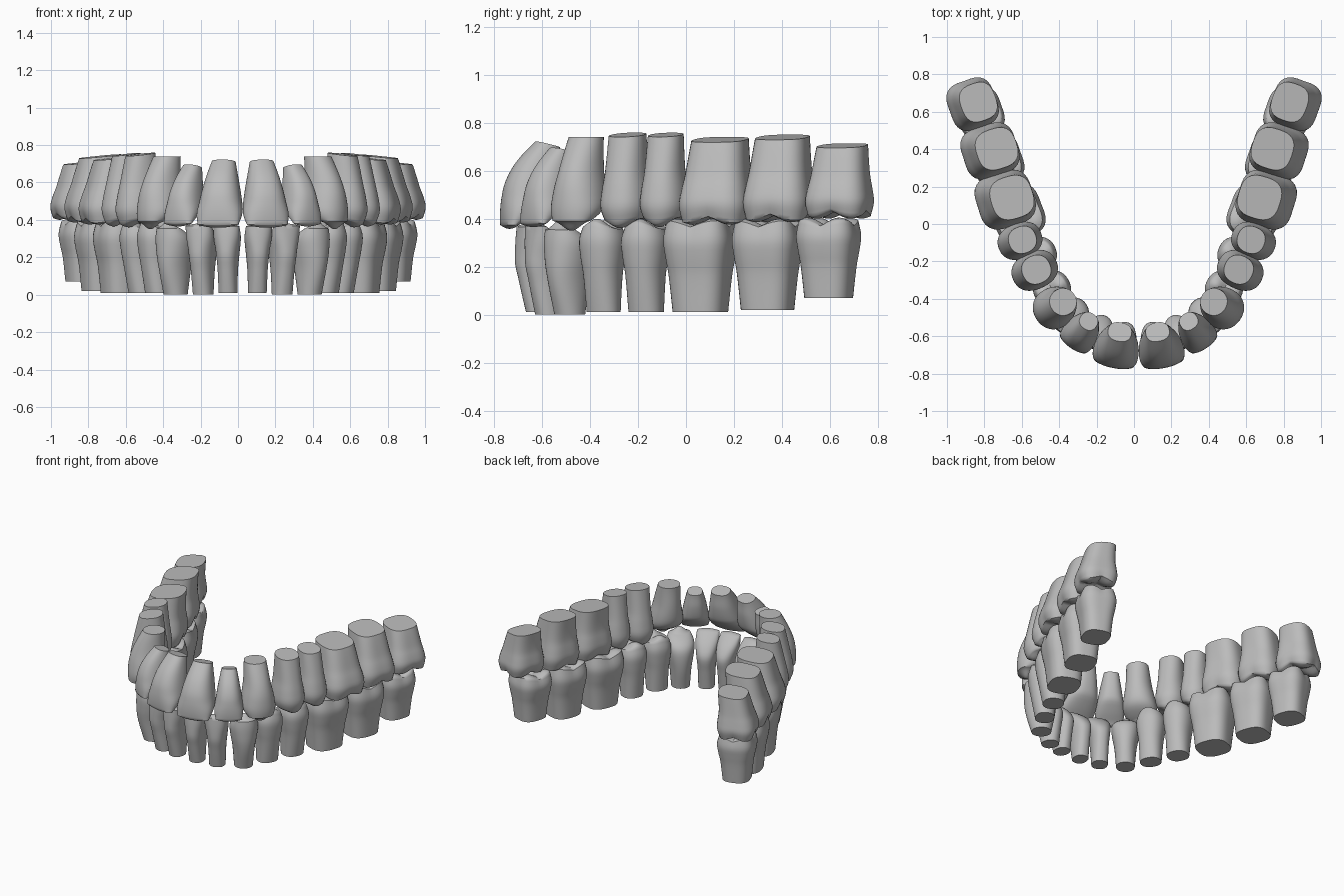
import bpy, bmesh, math
from mathutils import Vector

cube = bpy.data.objects.get("Cube")
if cube:
    bpy.data.objects.remove(cube, do_unlink=True)

enamel = bpy.data.materials.new("grey_enamel")
enamel.use_nodes = True
GREY = (0.5, 0.5, 0.5, 1)
enamel.diffuse_color = GREY
enamel.node_tree.nodes["Principled BSDF"].inputs["Base Color"].default_value = GREY

SEGMENTS, STEPS = 40, 18
NAMES = ["central_incisor", "lateral_incisor", "canine", "first_premolar",
         "second_premolar", "first_molar", "second_molar", "third_molar"]

# Half arches, front to back: x, y, width along arch, depth, root end, cusp tip, root lean
UPPER = [(.12, -.675, .245, .21, .71, .358, -.1), (.315, -.59, .19, .19, .685, .365, -.085),
         (.452, -.45, .22, .23, .74, .35, -.06), (.55, -.248, .2, .25, .75, .36, -.01),
         (.625, -.09, .19, .24, .75, .365, -.015), (.70, .13, .3, .31, .73, .375, -.04),
         (.775, .39, .285, .3, .74, .385, -.04), (.865, .64, .27, .26, .705, .4, -.035)]
LOWER = [(.08, -.62, .145, .19, .01, .378, -.01), (.215, -.58, .155, .19, 0, .38, -.01),
         (.365, -.492, .185, .21, 0, .395, -.01), (.46, -.348, .185, .2, .01, .4, -.01),
         (.54, -.17, .19, .22, .01, .4, -.01), (.635, .06, .29, .28, .01, .4, 0),
         (.735, .34, .28, .27, .02, .4, 0), (.825, .595, .255, .25, .07, .405, 0)]

# Each kind: stations (t, width, depth) from root to rim, squareness, cusps, relief,
# slope of the root cut
KINDS = {
    "upper_incisor": dict(st=[(0, .52, .48), (.3, .74, .9), (.6, .92, 1), (.8, 1, .72), (1, .9, .3)],
                          power=2.4, cusps=[], relief=.015, tilt=.25),
    "lower_incisor": dict(st=[(0, .68, .6), (.35, .74, .85), (.6, .86, 1), (.82, 1, .76), (1, .96, .36)],
                          power=2.3, cusps=[], relief=.012, tilt=0),
    "canine": dict(st=[(0, .66, .62), (.35, .78, .92), (.6, .95, 1), (.8, 1, .9), (1, .78, .5)],
                   power=2.1, cusps=[(0, 0)], relief=.045, tilt=0),
    "premolar": dict(st=[(0, .76, .62), (.4, .84, .84), (.6, .95, .95), (.8, 1, 1), (1, .86, .82)],
                     power=2.3, cusps=[(0, .6), (0, -.6)], relief=.045, tilt=-.12),
    "molar": dict(st=[(0, .76, .73), (.4, .87, .84), (.6, .95, .95), (.78, 1, 1), (1, .91, .87)],
                  power=2.8, cusps=[(u, v) for u in (-.6, .6) for v in (-.6, .6)],
                  relief=.05, tilt=-.1),
}


def station(st, t):
    """Smoothly interpolated width and depth at t."""
    i = max(k for k in range(len(st) - 1) if st[k][0] <= t)
    a, b, c, d = (st[min(max(k, 0), len(st) - 1)] for k in range(i - 1, i + 3))
    f = (t - b[0]) / (c[0] - b[0])
    out = []
    for n in (1, 2):
        m0 = (c[n] - a[n]) / (c[0] - a[0]) * (c[0] - b[0])
        m1 = (d[n] - b[n]) / (d[0] - b[0]) * (c[0] - b[0])
        out.append((2*f**3 - 3*f*f + 1) * b[n] + (f**3 - 2*f*f + f) * m0
                   + (3*f*f - 2*f**3) * c[n] + (f**3 - f*f) * m1)
    return out


def drop(kind, u, v):
    """Depth of the biting surface below the cusp tips."""
    if not kind["cusps"]:
        return kind["relief"] * (u * u + v * v)
    peak = max(math.exp(-((u - a)**2 + (v - b)**2) / .42) for a, b in kind["cusps"])
    return kind["relief"] * (1 - peak)


def make_tooth(name, kind, row, outward, side):
    x, y, width, depth, root, tip, lean = row
    along = Vector((-outward.y, outward.x))
    front = len(kind["cusps"]) < 2
    tilt = kind["tilt"] if root > tip else 0
    bm = bmesh.new()

    def outline(angle, t):
        c, s, p = math.cos(angle), math.sin(angle), kind["power"]
        r = (abs(c)**p + abs(s)**p) ** (-1 / p)
        if len(kind["cusps"]) == 4:
            r *= 1 - .03 * math.cos(4 * angle) * t
        return c * r, s * r

    def place(t, u, v, scale):
        w, d = station(kind["st"], t)
        shift = lean * (1 - t) ** 2
        if front and t > .6:
            shift += (1 - d) * depth * .42
        a, b = u * scale * w * width / 2, v * scale * d * depth / 2
        p = Vector((x, y)) + along * a + outward * (b + shift)
        down = drop(kind, u * scale, v * scale) * t**4
        level = tip + math.copysign(down, root - tip)
        z = root + (level - root) * t + tilt * b * (1 - t)**2
        midline = .025 * min(1, max(0, .5 - y))
        return bm.verts.new((side * p.x + midline, p.y, z))

    # Root and crown walls, then the biting surface closing towards its centre
    levels = [(i / STEPS, 1) for i in range(STEPS + 1)]
    levels += [(1, s) for s in (.93, .82, .7, .55, .4, .25, .12)]
    rings = []
    for t, scale in levels:
        ring = []
        for k in range(SEGMENTS):
            u, v = outline(math.tau * k / SEGMENTS, t)
            ring.append(place(t, u, v, scale))
        rings.append(ring)
    for lo, hi in zip(rings, rings[1:]):
        for k in range(SEGMENTS):
            n = (k + 1) % SEGMENTS
            bm.faces.new((lo[k], lo[n], hi[n], hi[k]))
    bm.faces.new(rings[0])
    centre = place(1, 0, 0, 0)
    for k in range(SEGMENTS):
        bm.faces.new((rings[-1][k], rings[-1][(k + 1) % SEGMENTS], centre))
    bmesh.ops.recalc_face_normals(bm, faces=bm.faces)

    mesh = bpy.data.meshes.new(name)
    bm.to_mesh(mesh)
    bm.free()
    mesh.materials.append(enamel)
    tooth = bpy.data.objects.new(name, mesh)
    bpy.context.collection.objects.link(tooth)
    return tooth


# Both jaws, mirrored left and right, each tooth facing out of its arch
teeth = []
for jaw, rows in (("upper", UPPER), ("lower", LOWER)):
    points = [Vector(r[:2]) for r in rows]
    for i, row in enumerate(rows):
        before = points[i - 1] if i else Vector((-row[0], row[1]))
        after = points[min(i + 1, len(rows) - 1)]
        tangent = (after - before).normalized()
        outward = Vector((tangent.y, -tangent.x))
        kind_name = NAMES[i].split("_")[-1]
        if kind_name == "incisor":
            kind_name = f"{jaw}_incisor"
        for label, side in (("left", 1), ("right", -1)):
            teeth.append(make_tooth(f"{jaw}_{label}_{NAMES[i]}", KINDS[kind_name],
                                    row, outward, side))

bpy.ops.object.select_all(action='DESELECT')
for tooth in teeth:
    tooth.select_set(True)
bpy.context.view_layer.objects.active = teeth[0]
bpy.ops.object.shade_smooth_by_angle(angle=math.radians(50))
